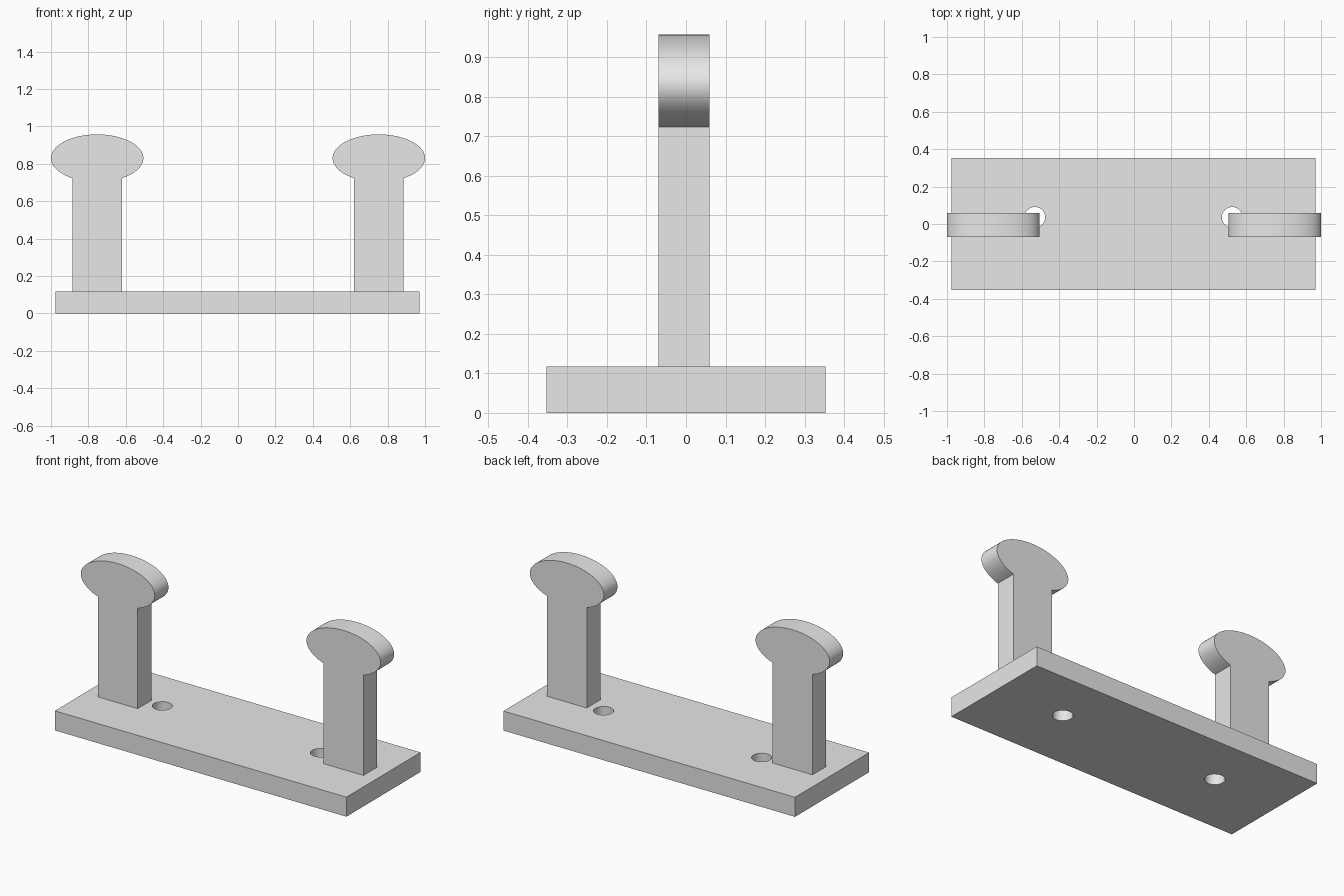
import bpy
import bmesh
from math import sin, cos, acos, pi, radians
from mathutils import Matrix, Vector

cube = bpy.data.objects.get("Cube")
if cube:
    bpy.data.objects.remove(cube, do_unlink=True)

GREY = (0.8, 0.8, 0.8, 1.0)
grey = bpy.data.materials.new("plain grey")
grey.use_nodes = True
grey.diffuse_color = GREY
grey.node_tree.nodes["Principled BSDF"].inputs["Base Color"].default_value = GREY

PLATE_TOP = 0.118


def add_object(name, bm):
    bmesh.ops.recalc_face_normals(bm, faces=bm.faces)
    mesh = bpy.data.meshes.new(name)
    bm.to_mesh(mesh)
    bm.free()
    mesh.materials.append(grey)
    obj = bpy.data.objects.new(name, mesh)
    bpy.context.collection.objects.link(obj)
    return obj


def activate(obj):
    bpy.ops.object.select_all(action="DESELECT")
    obj.select_set(True)
    bpy.context.view_layer.objects.active = obj


def smooth(obj):
    activate(obj)
    bpy.ops.object.shade_smooth_by_angle(angle=radians(30))


def make_plate():
    bm = bmesh.new()
    bmesh.ops.create_cube(bm, size=1, matrix=Matrix.Translation((-0.002, 0, PLATE_TOP / 2))
                          @ Matrix.Diagonal((1.945, 0.706, PLATE_TOP, 1)))
    return add_object("base_plate", bm)


def drill(plate, name, x):
    """Cut a round screw hole through the plate."""
    bm = bmesh.new()
    bmesh.ops.create_cone(bm, cap_ends=True, segments=48, radius1=0.055, radius2=0.055,
                          depth=0.5, matrix=Matrix.Translation((x, 0.036, 0.06)))
    cutter = add_object(name, bm)
    cutter.hide_render = True
    mod = plate.modifiers.new(name, "BOOLEAN")
    mod.operation = "DIFFERENCE"
    mod.solver = "EXACT"
    mod.object = cutter
    activate(plate)
    bpy.ops.object.modifier_apply(modifier=mod.name)
    bpy.data.objects.remove(cutter, do_unlink=True)


def make_post(name, x, segments=64):
    """Flat post and oval head, extruded from a single outline."""
    rx, rz, head_z, half = 0.247, 0.127, 0.83, 0.133
    start = -acos(half / rx)
    sweep = pi - 2 * start
    outline = [(-half, PLATE_TOP - 0.01), (half, PLATE_TOP - 0.01)]
    for i in range(segments + 1):
        a = start + sweep * i / segments
        outline.append((rx * cos(a), head_z + rz * sin(a)))
    bm = bmesh.new()
    face = bm.faces.new([bm.verts.new((x + px, -0.07, pz)) for px, pz in outline])
    side = bmesh.ops.extrude_face_region(bm, geom=[face])
    moved = [v for v in side["geom"] if isinstance(v, bmesh.types.BMVert)]
    bmesh.ops.translate(bm, verts=moved, vec=Vector((0, 0.13, 0)))
    smooth(add_object(name, bm))


# Base plate with two screw holes
plate = make_plate()
drill(plate, "right_hole", -0.53)
drill(plate, "left_hole", 0.525)
smooth(plate)

# Two upright posts with oval heads
make_post("right_post", -0.753)
make_post("left_post", 0.753)
